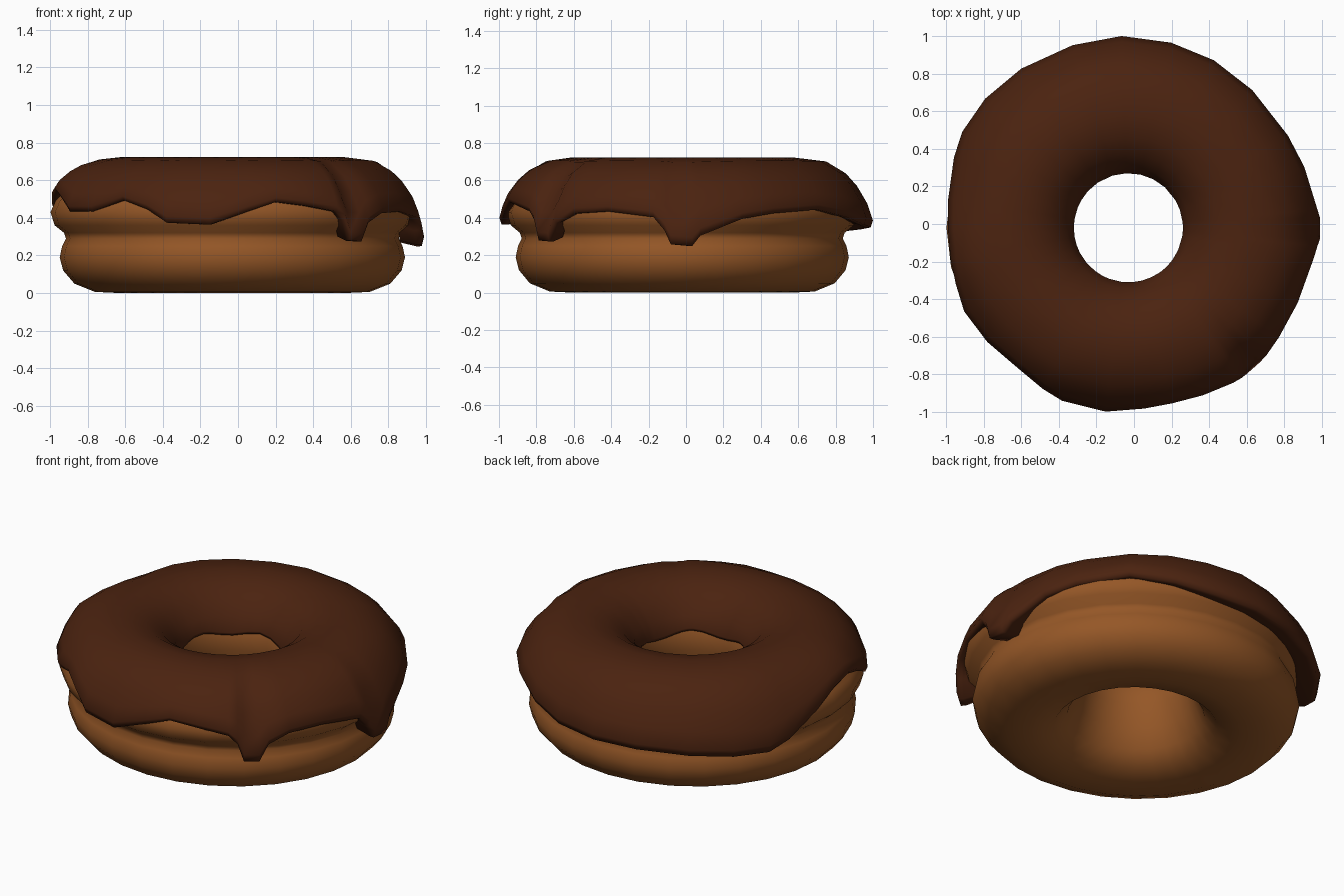
import bpy, bmesh, math

if "Cube" in bpy.data.objects:
    bpy.data.objects.remove(bpy.data.objects["Cube"])

CENTRE = (-0.03, -0.02)


def material(name, rgb):
    m = bpy.data.materials.new(name)
    m.diffuse_color = (*rgb, 1)
    m.use_nodes = True
    m.node_tree.nodes["Principled BSDF"].inputs["Base Color"].default_value = m.diffuse_color
    return m


def ring_mesh(name, angles, profile_at, mat, closed, yscale=1.0):
    """Sweep a radius/height profile, which may vary by angle, around the z axis."""
    bm = bmesh.new()
    rows = []
    for deg in angles:
        a = math.radians(deg)
        rows.append([bm.verts.new((CENTRE[0] + r * math.cos(a),
                                   CENTRE[1] + r * math.sin(a) * yscale, z))
                     for r, z in profile_at(deg)])
    n, m = len(rows), len(rows[0])
    for i in range(n):
        p, q = rows[i], rows[(i + 1) % n]
        for j in range(m if closed else m - 1):
            k = (j + 1) % m
            f = bm.faces.new((p[j], q[j], q[k], p[k]))
            f.smooth = True
    bmesh.ops.recalc_face_normals(bm, faces=bm.faces)
    me = bpy.data.meshes.new(name)
    bm.to_mesh(me)
    bm.free()
    me.materials.append(mat)
    ob = bpy.data.objects.new(name, me)
    bpy.context.collection.objects.link(ob)
    return ob


dough_mat = material("baked dough", (0.30, 0.095, 0.02))
icing_mat = material("chocolate icing", (0.07, 0.0165, 0.005))

# Dough ring with a groove around its waist
DOUGH = [(.60, 0), (.73, .006), (.84, .05), (.90, .12), (.918, .19), (.905, .25),
         (.885, .29), (.895, .32), (.945, .36), (.967, .43), (.94, .49), (.87, .56),
         (.75, .64), (.60, .66), (.44, .62), (.35, .54), (.307, .46), (.308, .36),
         (.34, .22), (.385, .11), (.46, .03)]
ring_mesh("dough_ring", [i * 360 / 28 for i in range(28)],
          lambda d: DOUGH, dough_mat, True, 0.97)

# Icing rim: angle, height of the dripping edge, outer radius
RIM = [(-170, .54, .96), (-162, .50, .965), (-153, .43, .98), (-141, .43, .965),
       (-128, .49, .95), (-118, .44, .97), (-111, .37, .985), (-97, .36, .985),
       (-85, .43, .965), (-76, .48, .962), (-66, .46, .975), (-56, .43, .995),
       (-53, .38, 1.0), (-51, .275, 1.0), (-46, .27, 1.0), (-43, .37, 1.0),
       (-36, .42, .99), (-24, .43, .985), (-9, .40, 1.0), (-5.5, .33, 1.01),
       (-3.5, .255, 1.02), (3, .245, 1.02), (5.5, .30, 1.01), (19, .39, .99),
       (30, .42, .98), (48, .44, .985), (63, .40, 1.0), (77, .36, 1.01),
       (92, .345, 1.02), (107, .335, 1.015), (124, .32, 1.02), (138, .305, 1.025),
       (150, .30, 1.02), (158, .34, 1.0), (171, .44, .97), (180, .51, .96)]
RIM_AT = {d: (z, r) for d, z, r in RIM}


def icing_profile(deg):
    edge, rad = RIM_AT[deg]
    lip = .47 + .015 * math.sin(math.radians(5 * deg))
    pts = [(.89, edge + .025), (rad - .04, edge + .003), (rad - .012, edge + .004)]
    for t, inset in ((.11, 0), (.35, .03), (.6, .085), (.78, .145), (.95, .25)):
        pts.append((rad - inset, edge + (.72 - edge) * t))
    pts += [(.60, .722), (.48, .695), (.39, .64), (.325, .56), (.29, lip + .015),
            (.291, lip), (.33, lip + .012)]
    return pts


# Chocolate icing with drips
ring_mesh("icing", [d for d, _, _ in RIM], icing_profile, icing_mat, False)
